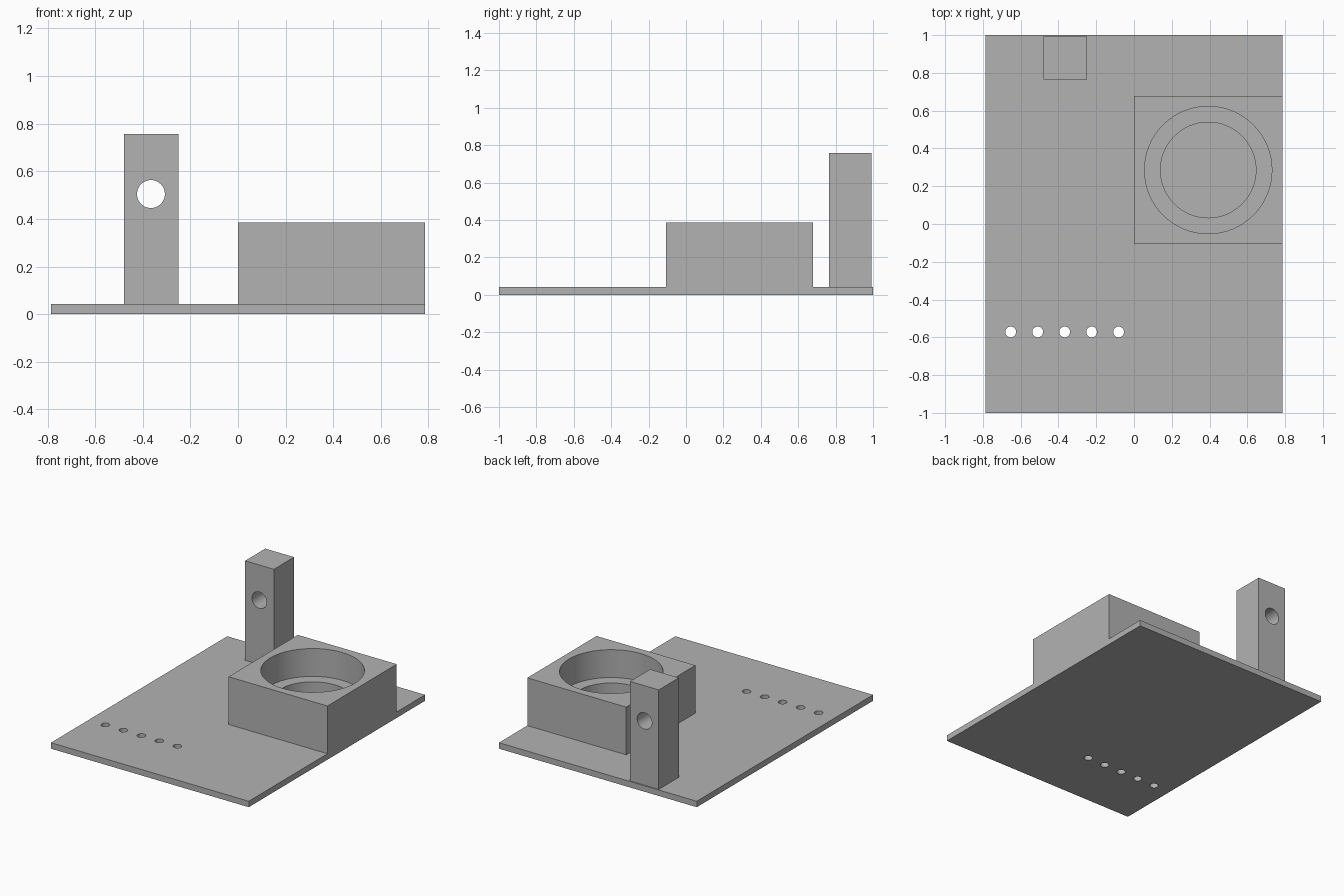
import bpy
import math

default = bpy.data.objects.get("Cube")
if default:
    bpy.data.objects.remove(default, do_unlink=True)

U = 1 / 70  # one design unit

grey = bpy.data.materials.new("plain_grey")
grey.use_nodes = True
colour = (0.45, 0.45, 0.45, 1)
grey.diffuse_color = colour
grey.node_tree.nodes["Principled BSDF"].inputs["Base Color"].default_value = colour


def box(name, low, high):
    """Box between two corners given in design units."""
    centre = [(a + b) * U / 2 for a, b in zip(low, high)]
    bpy.ops.mesh.primitive_cube_add(size=1, location=centre)
    ob = bpy.context.object
    ob.name = name
    ob.scale = [(b - a) * U for a, b in zip(low, high)]
    bpy.ops.object.transform_apply(location=False, rotation=False, scale=True)
    ob.data.materials.append(grey)
    return ob


def drill(ob, centre, radius, depth, sides=64, tilt=0):
    """Cut a round hole through a part."""
    bpy.ops.mesh.primitive_cylinder_add(
        vertices=sides, radius=radius * U, depth=depth * U,
        location=[c * U for c in centre], rotation=(tilt, 0, 0))
    cutter = bpy.context.object
    cutter.data.materials.append(grey)
    mod = ob.modifiers.new("hole", 'BOOLEAN')
    mod.operation = 'DIFFERENCE'
    mod.solver = 'EXACT'
    mod.object = cutter
    bpy.context.view_layer.objects.active = ob
    bpy.ops.object.modifier_apply(modifier=mod.name)
    bpy.data.objects.remove(cutter, do_unlink=True)


# Base plate with a row of small through holes
plate = box("base_plate", (-55, -70, 0), (55, 70, 3))
for i in range(5):
    drill(plate, (-45.7 + 10 * i, -40, 1.5), 2, 10, sides=32)

# Square holder with a stepped round bore
holder = box("round_holder", (0, -7.5, 3), (55, 47.5, 27))
drill(holder, (27.5, 20, 23), 23.6, 20)
drill(holder, (27.5, 20, 10), 17.7, 30)

# Upright post with a cross hole running front to back
post = box("upright_post", (-33.5, 53.5, 3), (-17.5, 69.5, 53))
drill(post, (-25.6, 61.5, 35.3), 4.1, 40, sides=48, tilt=math.pi / 2)

# Smooth the bores, keep the edges sharp
for ob in (plate, holder, post):
    bpy.ops.object.select_all(action='DESELECT')
    ob.select_set(True)
    bpy.context.view_layer.objects.active = ob
    bpy.ops.object.shade_smooth_by_angle(angle=math.radians(30))
